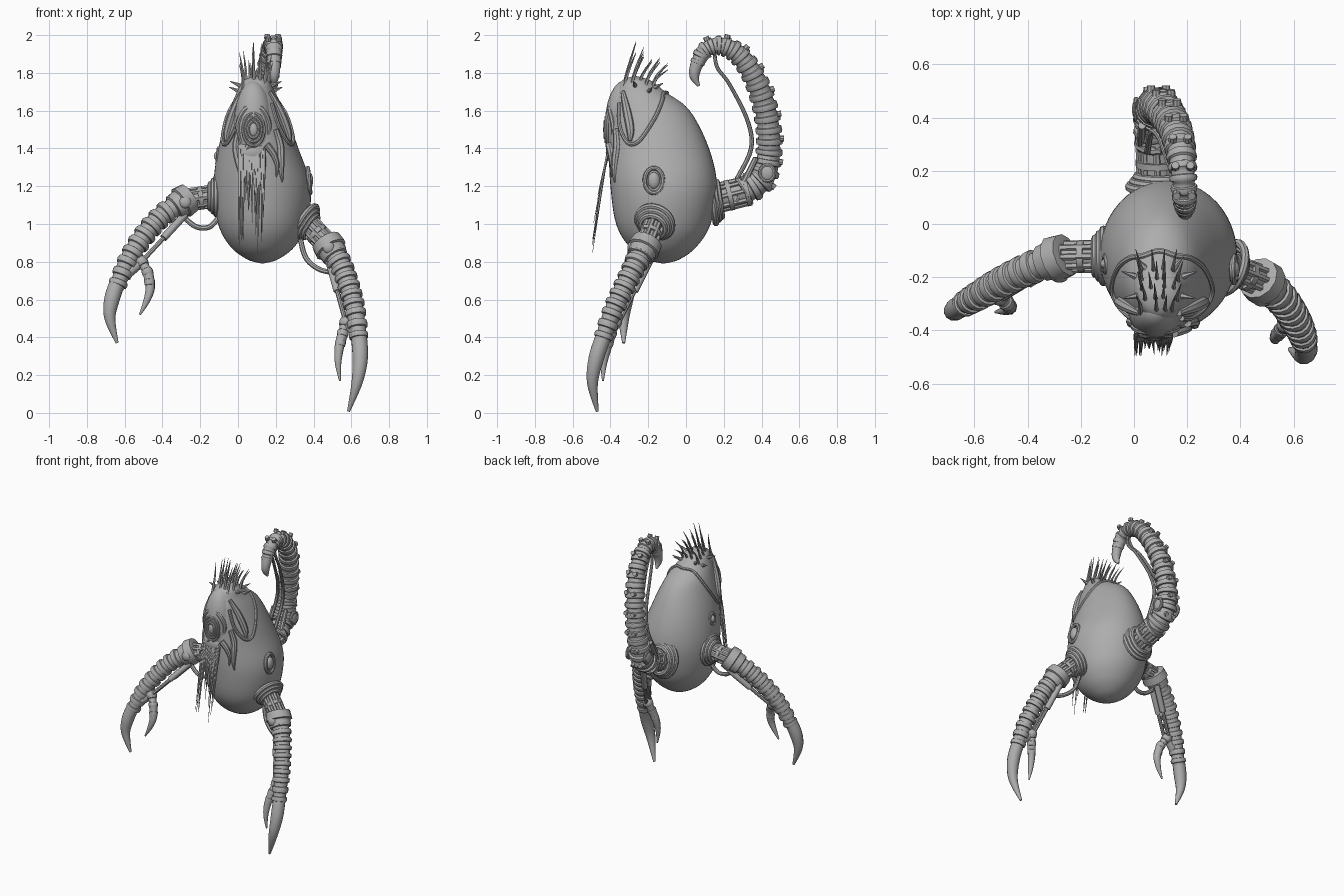
import bpy, bmesh, math, random
from mathutils import Vector

random.seed(4)
cube = bpy.data.objects.get("Cube")
if cube:
    bpy.data.objects.remove(cube)

GREY = (0.42, 0.42, 0.42, 1)
mat = bpy.data.materials.new("plain grey")
mat.use_nodes = True
mat.diffuse_color = GREY
bsdf = next(n for n in mat.node_tree.nodes if n.type == 'BSDF_PRINCIPLED')
bsdf.inputs["Base Color"].default_value = GREY


def spline(rows, n):
    """Catmull-Rom samples through rows of any width."""
    out, last = [], len(rows) - 1
    for k in range(n + 1):
        f = k / n * last
        i = min(int(f), last - 1)
        t = f - i
        a, b, c, d = (rows[min(max(j, 0), last)] for j in range(i - 1, i + 3))
        out.append([0.5 * (2 * q + (r - p) * t + (2 * p - 5 * q + 4 * r - s) * t * t
                           + (3 * q - p - 3 * r + s) * t ** 3)
                    for p, q, r, s in zip(a, b, c, d)])
    return out


def loft(name, rings, caps=True, closed=False):
    bm = bmesh.new()
    rows = [[bm.verts.new(p) for p in ring] for ring in rings]
    n = len(rows[0])
    for a, b in zip(rows, rows[1:] + (rows[:1] if closed else [])):
        for i in range(n):
            j = (i + 1) % n
            bm.faces.new((a[i], a[j], b[j], b[i]))
    if caps and not closed:
        bm.faces.new(rows[0][::-1])
        bm.faces.new(rows[-1])
    bmesh.ops.remove_doubles(bm, verts=bm.verts, dist=0.0002)
    bmesh.ops.recalc_face_normals(bm, faces=bm.faces)
    for f in bm.faces:
        f.smooth = True
    for e in bm.edges:
        e.smooth = e.calc_face_angle(0) < 0.7
    mesh = bpy.data.meshes.new(name)
    bm.to_mesh(mesh)
    bm.free()
    mesh.materials.append(mat)
    ob = bpy.data.objects.new(name, mesh)
    bpy.context.collection.objects.link(ob)
    return ob


def sweep(name, rows, sides=10, closed=False):
    """Tube through rows of x, y, z, radius."""
    pts = [Vector(r[:3]) for r in rows]
    n, rings, u = len(pts), [], None
    for i, p in enumerate(pts):
        nxt = pts[(i + 1) % n] if closed else pts[min(i + 1, n - 1)]
        prv = pts[i - 1] if closed else pts[max(i - 1, 0)]
        d = (nxt - prv).normalized()
        u = d.orthogonal() if u is None else u - d * u.dot(d)
        u.normalize()
        w = d.cross(u)
        rings.append([p + (u * math.cos(k * math.tau / sides) + w * math.sin(k * math.tau / sides))
                      * max(rows[i][3], 0.001) for k in range(sides)])
    return loft(name, rings, closed=closed)


def tube(name, pts, n=16, sides=8):
    return sweep(name, spline(pts, n), sides)


def ribbed(name, pts, segs, sides=14):
    """Overlapping armour rings along a path."""
    fine, rows = spline(pts, segs * 20), []
    for s in range(segs):
        for step, k in ((0, .88), (1, 1.04), (5, 1.1), (11, 1.06), (12, .9), (19, .86)):
            x, y, z, r = fine[s * 20 + step]
            rows.append((x, y, z, r * k))
    return sweep(name, rows, sides)


def ball(name, loc, size):
    rings = []
    for i in range(13):
        a = math.pi * i / 12
        rings.append([(loc[0] + size[0] * math.sin(a) * math.cos(b * math.tau / 20),
                       loc[1] + size[1] * math.sin(a) * math.sin(b * math.tau / 20),
                       loc[2] - size[2] * math.cos(a)) for b in range(20)])
    return loft(name, rings, caps=False)


def hoop(name, loc, axis, ru, rv, r):
    """Elliptical ring; rv is the height where the axis is level."""
    d = Vector(axis).normalized()
    u = d.cross(Vector((0, 0, 1))).normalized()
    v = u.cross(d)
    pts = [Vector(loc) + u * ru * math.cos(k * math.tau / 28) + v * rv * math.sin(k * math.tau / 28)
           for k in range(28)]
    return sweep(name, [(*p, r) for p in pts], 8, True)


def joint(name, a, b, r):
    """Slotted cylinder with collars and lengthwise bars."""
    a, b = Vector(a), Vector(b)
    d = (b - a).normalized()
    u = d.orthogonal().normalized()
    w = d.cross(u)
    sweep(name + "_core", [(*a, r * .8), (*b, r * .8)], 16)
    for t in (0, .5, 1):
        c = a.lerp(b, t)
        sweep(name + "_collar", [(*(c - d * .012), r), (*(c + d * .012), r)], 18)
    for k in range(8):
        o = (u * math.cos(k * math.tau / 8) + w * math.sin(k * math.tau / 8)) * r * .82
        sweep(name + "_bar", [(*(a + o), .013), (*(b + o), .013)], 6)


# Egg body: height, centre x, half width, centre y, half depth
EGG = spline([(.79, .13, 0, -.12, 0), (.812, .13, .08, -.12, .085), (.88, .13, .17, -.122, .178),
              (1.0, .13, .235, -.12, .25), (1.2, .128, .257, -.118, .282), (1.4, .108, .212, -.143, .265),
              (1.6, .1, .145, -.19, .21), (1.7, .095, .1, -.24, .13), (1.76, .095, .068, -.262, .075),
              (1.785, .095, 0, -.27, 0)], 54)


def skin(z, deg, off=0):
    """Point on the body; angle runs from the front towards +x."""
    i = next((k for k in range(len(EGG) - 2) if EGG[k + 1][0] >= z), len(EGG) - 2)
    lo, hi = EGG[i], EGG[i + 1]
    t = (z - lo[0]) / (hi[0] - lo[0])
    _, x, rx, y, ry = (p + (q - p) * t for p, q in zip(lo, hi))
    a = math.radians(deg)
    return (x + (rx + off) * math.sin(a), y - (ry + off) * math.cos(a), z)


loft("egg_body", [[(x + max(rx, 0) * math.sin(k * math.tau / 48), y - max(ry, 0) * math.cos(k * math.tau / 48), z)
                   for k in range(48)] for z, x, rx, y, ry in EGG], caps=False)

# Head: snout, hood rim, cheek folds
ball("snout", (.082, -.325, 1.52), (.105, .105, .24))
ball("upper_lip", (.075, -.37, 1.38), (.09, .055, .07))
rim = [(1.64, 38), (1.52, 40), (1.43, 52), (1.44, 68), (1.56, 93), (1.65, 118), (1.69, 145), (1.695, 180)]
path = rim + [(z, 360 - a) for z, a in rim[-2::-1]]
tube("hood_rim", [(*skin(z, a, .002), .011) for z, a in path], 70)
for s in (-1, 1):
    tube("cheek_fold", [(*skin(z, s * a, .004), r) for z, a, r in
                        ((1.7, 45, .012), (1.6, 55, .022), (1.5, 58, .022), (1.44, 56, .01))])
    tube("jaw_fold", [(*skin(z, s * a, .003), r) for z, a, r in
                      ((1.5, 32, .016), (1.42, 34, .02), (1.35, 30, .02), (1.28, 26, .014), (1.22, 25, .003))])
    tube("lip_fold", [(*skin(z, s * a, .005), r) for z, a, r in
                      ((1.42, 12, .02), (1.37, 20, .018), (1.31, 22, .012), (1.25, 18, .003))])
    tube("brow", [(.082, -.4, 1.63, .012), (.082 + s * .05, -.4, 1.6, .016),
                  (.082 + s * .082, -.385, 1.52, .014), (.082 + s * .06, -.39, 1.43, .01)])

# Eye
for k, ru in enumerate((.056, .042, .028)):
    hoop("eye_ring", (.082, -.418 - k * .005, 1.5), (0, -1, 0), ru, ru * 1.55, .009)
ball("eyeball", (.082, -.425, 1.5), (.023, .014, .036))

# Hanging bristles and crest spikes
for i in range(22):
    x = .005 + .135 * i / 21
    end = random.uniform(.83, 1.2)
    y = -.425 - .075 * (1.38 - end) / .5 + random.uniform(-.01, .012)
    tube("chin_bristle", [(x, -.405, 1.4, .005), (x, -.43, 1.3, .007),
                          (x + random.uniform(-.008, .008), max(y, -.495), end, .001)], 6, 5)
for i in range(20):
    f = (i % 5) / 4
    x, y = .035 + .04 * (i // 5) + random.uniform(-.012, .012), -.335 + .15 * f
    tall = random.uniform(.15, .23) * (1 - .5 * f)
    tube("crest_spike", [(x, y, 1.71, .009), (x, y + .03, 1.74 + tall * .4, .007),
                         (x + (x - .095) * .25, y + .07 + .02 * f, 1.74 + tall, .001)], 6, 5)
for s in (-1, 1):
    for z, a in ((1.73, 80), (1.7, 110), (1.72, 140)):
        p, q = skin(z, s * a, -.01), skin(z, s * a, .05)
        sweep("crest_leaf", [(*p, .014), (*q[:2], z + .025, .002)], 6)

# Side ports
for p, k in (((.376, -.17, 1.23), 1), ((-.105, -.15, 1.36), .6)):
    ax = 1 if p[0] > 0 else -1
    hoop("port_ring", p, (ax, 0, .1), .048 * k, .066 * k, .012)
    ball("port_cap", p, (.022, .032 * k, .045 * k))


def limb(side, base, elbow, upper, claw, thumb, cable, socket):
    """One grasping limb: socket, joint, ribbed arm, claw and thumb."""
    axis = Vector(elbow) - Vector(base)
    for k, r in enumerate((.098, .082, .066)):
        hoop(side + "_socket", Vector(base) + axis * .09 * k, socket, r, r, .016)
    joint(side + "_shoulder", base, elbow, .06)
    d = (Vector(upper[1][:3]) - Vector(elbow)).normalized()
    e = Vector(elbow)
    sweep(side + "_elbow", [(*(e + d * t), r) for t, r in
                            ((-.035, .05), (-.03, .082), (.025, .088), (.03, .075), (.075, .07), (.08, .05))], 12)
    ball(side + "_elbow_knob", e + Vector((0, -.075, -.01)), (.032, .02, .032))
    ribbed(side + "_arm", upper, 11)
    tube(side + "_claw", claw, 18, 12)
    ribbed(side + "_thumb_knuckle", thumb[:3], 3, 10)
    tube(side + "_thumb", thumb[1:], 12, 10)
    # Pistons along the underside, from elbow to thumb
    root = Vector(thumb[0][:3])
    for o in (-.025, .025):
        a = e + Vector((0, o, -.075))
        b = root + Vector((0, o * .8, 0))
        m = a.lerp(b, .5)
        sweep(side + "_piston_sleeve", [(*a, .02), (*m, .02)], 10)
        sweep(side + "_piston_rod", [(*m, .012), (*b, .012)], 8)
    wrist = Vector(claw[0][:3])
    sweep(side + "_wrist_link", [(*root, .026), (*wrist, .03)], 10)
    ball(side + "_wrist_knob", root, (.034, .036, .034))
    tube(side + "_cable", cable, 16)


limb("right", (-.115, -.12, 1.15), (-.28, -.125, 1.125),
     [(-.28, -.125, 1.125, .066), (-.4, -.17, 1.045, .058), (-.5, -.22, .935, .056),
      (-.585, -.27, .8, .052), (-.645, -.305, .66, .045)],
     [(-.635, -.3, .7, .042), (-.668, -.32, .6, .042), (-.678, -.33, .5, .03), (-.64, -.33, .37, .008)],
     [(-.51, -.27, .8, .03), (-.475, -.3, .735, .028), (-.465, -.315, .66, .025),
      (-.485, -.325, .59, .017), (-.52, -.33, .52, .005)],
     [(-.28, -.14, 1.03, .014), (-.22, -.15, .985, .014), (-.15, -.15, .985, .014), (-.09, -.14, 1.05, .014)],
     (-1, 0, 0))
limb("left", (.36, -.165, 1.01), (.48, -.215, .885),
     [(.48, -.215, .885, .072), (.545, -.27, .78, .06), (.59, -.33, .66, .056),
      (.622, -.39, .53, .053), (.642, -.445, .38, .046)],
     [(.64, -.435, .41, .043), (.647, -.475, .29, .042), (.63, -.495, .16, .03), (.585, -.47, .008, .008)],
     [(.57, -.375, .48, .03), (.552, -.4, .41, .028), (.535, -.42, .34, .025),
      (.53, -.435, .26, .017), (.54, -.44, .17, .005)],
     [(.33, -.17, .92, .014), (.36, -.19, .82, .014), (.43, -.22, .76, .014), (.52, -.26, .74, .014)],
     (.8, -.3, -.5))

# Tail
for k, r in enumerate((.125, .108, .092)):
    hoop("tail_socket", (.09, .14 + k * .018, 1.13), (0, 1, .15), r * .85, r, .018)
joint("tail_base", (.09, .14, 1.13), (.085, .32, 1.175), .082)
TAIL = [(.085, .3, 1.17, .078), (.078, .4, 1.24, .075), (.08, .437, 1.36, .068), (.1, .438, 1.5, .066),
        (.125, .41, 1.65, .064), (.155, .355, 1.79, .06), (.175, .275, 1.9, .055), (.185, .18, 1.945, .049),
        (.19, .095, 1.915, .043), (.192, .055, 1.84, .034)]
ribbed("tail", TAIL, 22)
tube("tail_sting", [TAIL[-2], TAIL[-1], (.192, .045, 1.78, .026), (.192, .068, 1.73, .007)], 12, 12)
for s in (-1, 1):
    ball("tail_pivot", (.08 + s * .07, .43, 1.27), (.018, .038, .042))
    hoop("tail_pivot_ring", (.08 + s * .072, .43, 1.27), (s, 0, 0), .038, .042, .01)
    sweep("tail_strut", [(.08 + s * .055, .26, 1.12, .018), (.08 + s * .05, .37, 1.35, .015)], 8)
    tube("tail_cable", [(.08 + s * .03, .27, 1.24, .012), (.09 + s * .025, .345, 1.4, .012),
                        (.115 + s * .02, .325, 1.55, .011), (.15 + s * .02, .23, 1.74, .01),
                        (.175 + s * .015, .165, 1.83, .01), (.18, .15, 1.92, .01)], 24)
# Paired knobs along the outside of the tail
fine = spline(TAIL, 44)
for k in range(5, 40, 4):
    p, d = Vector(fine[k][:3]), Vector(fine[k + 1][:3]) - Vector(fine[k - 1][:3])
    out = Vector((0, d.z, -d.y)).normalized()
    for s in (-1, 1):
        c = p + out * fine[k][3] * .85 + Vector((s * .028, 0, 0))
        sweep("tail_knob", [(*c, .017), (*(c + out * .022), .015)], 8)
